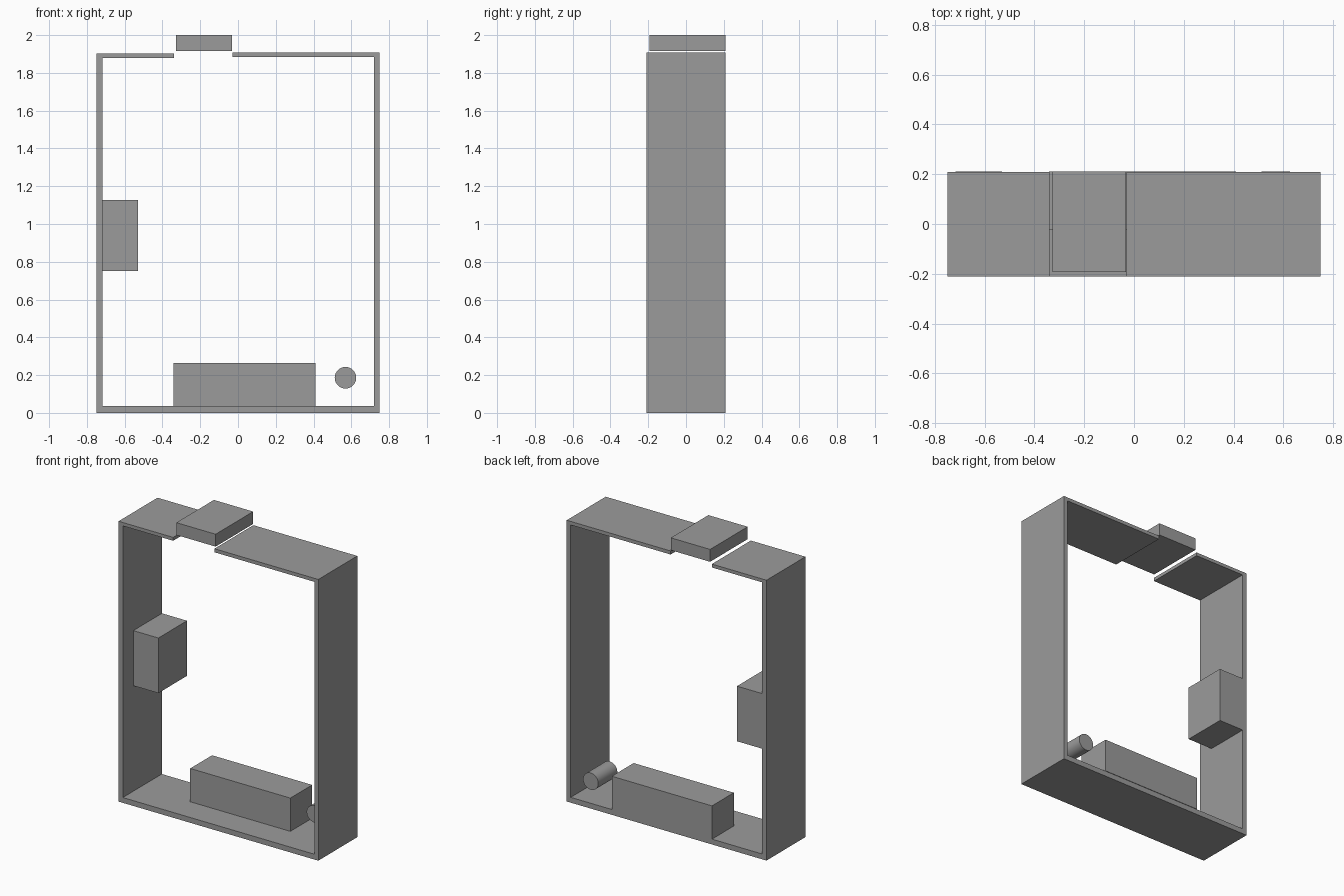
import bpy
import bmesh
import math

if "Cube" in bpy.data.objects:
    bpy.data.objects.remove(bpy.data.objects["Cube"])

grey = bpy.data.materials.new("dark_grey")
grey.diffuse_color = (0.33, 0.33, 0.33, 1)
grey.use_nodes = True
grey.node_tree.nodes["Principled BSDF"].inputs["Base Color"].default_value = grey.diffuse_color


def finish(name, bm):
    bmesh.ops.recalc_face_normals(bm, faces=bm.faces[:])
    mesh = bpy.data.meshes.new(name)
    bm.to_mesh(mesh)
    bm.free()
    mesh.materials.append(grey)
    obj = bpy.data.objects.new(name, mesh)
    bpy.context.collection.objects.link(obj)
    return obj


def extruded_profile(name, points, y0, y1):
    """Extrude an (x, z) outline along y."""
    bm = bmesh.new()
    face = bm.faces.new([bm.verts.new((x, y0, z)) for x, z in points])
    ext = bmesh.ops.extrude_face_region(bm, geom=[face])["geom"]
    moved = [v for v in ext if isinstance(v, bmesh.types.BMVert)]
    bmesh.ops.translate(bm, verts=moved, vec=(0, y1 - y0, 0))
    return finish(name, bm)


def box(name, x0, x1, y0, y1, z0, z1):
    return extruded_profile(name, [(x0, z0), (x1, z0), (x1, z1), (x0, z1)], y0, y1)


BACK = 0.21

# Open frame: one thin-walled outline with a gap in the top
extruded_profile("frame", [
    (-0.34, 1.903), (-0.75, 1.903), (-0.75, 0), (0.75, 0), (0.75, 1.909),
    (-0.03, 1.909), (-0.03, 1.885), (0.72, 1.885), (0.72, 0.036),
    (-0.718, 0.036), (-0.718, 1.88), (-0.34, 1.88)], -0.21, 0.208)

# Blocks: raised lid over the gap, wall block, floor block
box("top_lid", -0.328, -0.033, -0.193, BACK, 1.916, 2.0)
box("wall_block", -0.718, -0.53, -0.097, BACK, 0.752, 1.126)
box("floor_block", -0.342, 0.41, -0.024, BACK, 0.037, 0.263)

# Short horizontal cylinder beside the floor block
bpy.ops.mesh.primitive_cylinder_add(
    vertices=32, radius=0.057, depth=0.205,
    location=(0.569, BACK - 0.1025, 0.186), rotation=(math.pi / 2, 0, 0))
peg = bpy.context.object
peg.name = "round_peg"
peg.data.materials.append(grey)
bpy.ops.object.shade_smooth_by_angle()
